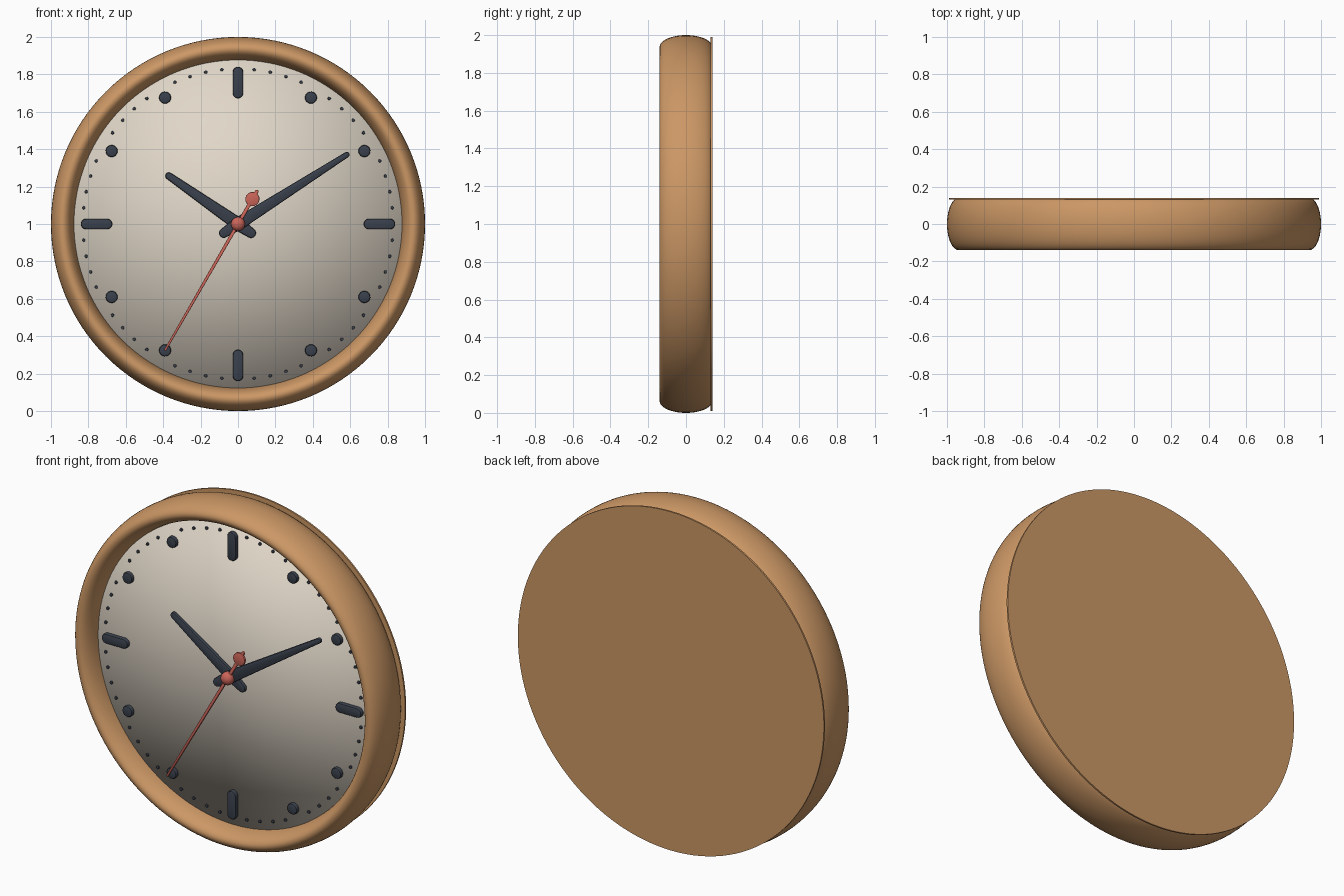
import bpy, bmesh, math

if "Cube" in bpy.data.objects:
    bpy.data.objects.remove(bpy.data.objects["Cube"])

CZ = 1.0  # height of the clock centre


def material(name, rgb):
    m = bpy.data.materials.new(name)
    m.diffuse_color = (*rgb, 1)
    m.use_nodes = True
    m.node_tree.nodes["Principled BSDF"].inputs["Base Color"].default_value = m.diffuse_color
    return m


wood = material("warm_wood", (0.60, 0.31, 0.13))
cream = material("cream", (0.75, 0.68, 0.58))
dark = material("dark_slate", (0.042, 0.052, 0.073))
red = material("coral_red", (0.60, 0.13, 0.10))


def finish(name, bm, mat, angle=40):
    bmesh.ops.remove_doubles(bm, verts=bm.verts, dist=1e-6)
    bmesh.ops.recalc_face_normals(bm, faces=bm.faces)
    me = bpy.data.meshes.new(name)
    bm.to_mesh(me)
    bm.free()
    me.materials.append(mat)
    ob = bpy.data.objects.new(name, me)
    ob.location.z = CZ
    bpy.context.collection.objects.link(ob)
    bpy.ops.object.select_all(action='DESELECT')
    ob.select_set(True)
    bpy.context.view_layer.objects.active = ob
    bpy.ops.object.shade_smooth_by_angle(angle=math.radians(angle))
    return ob


def lathe(name, profile, mat, segs=128, closed=False, angle=40):
    """Turn (radius, y) points around the y axis."""
    bm = bmesh.new()
    pts = profile + profile[:1] if closed else profile
    vs = [bm.verts.new((r, y, 0)) for r, y in pts]
    es = [bm.edges.new(p) for p in zip(vs, vs[1:])]
    bmesh.ops.spin(bm, geom=vs + es, cent=(0, 0, 0), axis=(0, 1, 0),
                   angle=math.tau, steps=segs)
    bmesh.ops.remove_doubles(bm, verts=bm.verts, dist=1e-5)
    return finish(name, bm, mat, angle)


def add_capsule(bm, deg, a, b, ra, rb, back, front, bev, n=8):
    """Rounded bar along clock angle deg, from radius a to b, half widths ra, rb."""
    t = math.radians(deg)
    dx, dz = math.sin(t), math.cos(t)
    rings = []
    for y, inset in ((back, 0), (front + bev, 0), (front + bev * .3, bev * .3), (front, bev)):
        ring = []
        for centre, rad, start in ((b, rb, -90), (a, ra, 90)):
            for i in range(n + 1):
                p = math.radians(start + 180 * i / n)
                u = centre + (rad - inset) * math.cos(p)
                v = (rad - inset) * math.sin(p)
                ring.append(bm.verts.new((u * dx + v * dz, y, u * dz - v * dx)))
        rings.append(ring)
    for lo, hi in zip(rings, rings[1:]):
        for i in range(len(lo)):
            j = (i + 1) % len(lo)
            bm.faces.new((lo[i], lo[j], hi[j], hi[i]))
    bm.faces.new(rings[0])
    bm.faces.new(rings[-1])


def capsules(name, mat, items):
    bm = bmesh.new()
    for it in items:
        add_capsule(bm, *it)
    return finish(name, bm, mat)


# Frame: ring with a tall elliptical section
lathe("frame", [(0.937 + 0.063 * math.cos(math.tau * i / 40),
                 0.14 * math.sin(math.tau * i / 40)) for i in range(40)],
      wood, closed=True)

# Thin back plate
lathe("back_plate", [(0, 0.14), (0.99, 0.14), (0.99, 0.13), (0, 0.13)], wood)

# Dial, softly shaded over its rim
FACE = -0.04
lathe("dial", [(0, FACE), (0.88, FACE), (0.88, 0.0), (0, 0.0)], cream, angle=180)

# Quarter-hour bars, hour dots and minute dots
capsules("quarter_bars", dark,
         [(d, 0.70, 0.812, 0.028, 0.028, FACE + .005, -0.064, 0.008) for d in range(0, 360, 90)])
capsules("hour_dots", dark,
         [(d, 0.78, 0.7801, 0.032, 0.032, FACE + .005, -0.062, 0.008)
          for d in range(0, 360, 30) if d % 90])
capsules("minute_dots", dark,
         [(d, 0.83, 0.8301, 0.009, 0.009, FACE + .005, -0.048, 0.003, 4)
          for d in range(0, 360, 6) if d % 30])

# Hands at 10:09:35, each with a short tail
for name, deg, tail, tip, rt, back, front in (
        ("hour_hand", 304.8, 0.085, 0.45, 0.019, -0.056, -0.074),
        ("minute_hand", 57.5, 0.09, 0.69, 0.015, -0.074, -0.09)):
    capsules(name, dark, [(deg, 0, tip, 0.035, rt, back, front, 0.008),
                          (deg + 180, 0, tail, 0.035, 0.026, back, front, 0.008)])

# Second hand with round counterweight
capsules("second_hand", red, [
    (210, -0.20, 0.775, 0.010, 0.006, -0.092, -0.102, 0.003),
    (30, 0.154, 0.1541, 0.038, 0.038, -0.091, -0.104, 0.004)])

# Centre spindle and domed cap
lathe("spindle", [(0, FACE + .005), (0.03, FACE + .005), (0.03, -0.09), (0, -0.09)], dark, segs=32)
lathe("centre_cap", [(0, -0.088), (0.037, -0.088)] +
      [(0.037 * math.cos(math.radians(a)), -0.1 - 0.03 * math.sin(math.radians(a)))
       for a in range(0, 90, 15)] + [(0, -0.13)], red, segs=32)
